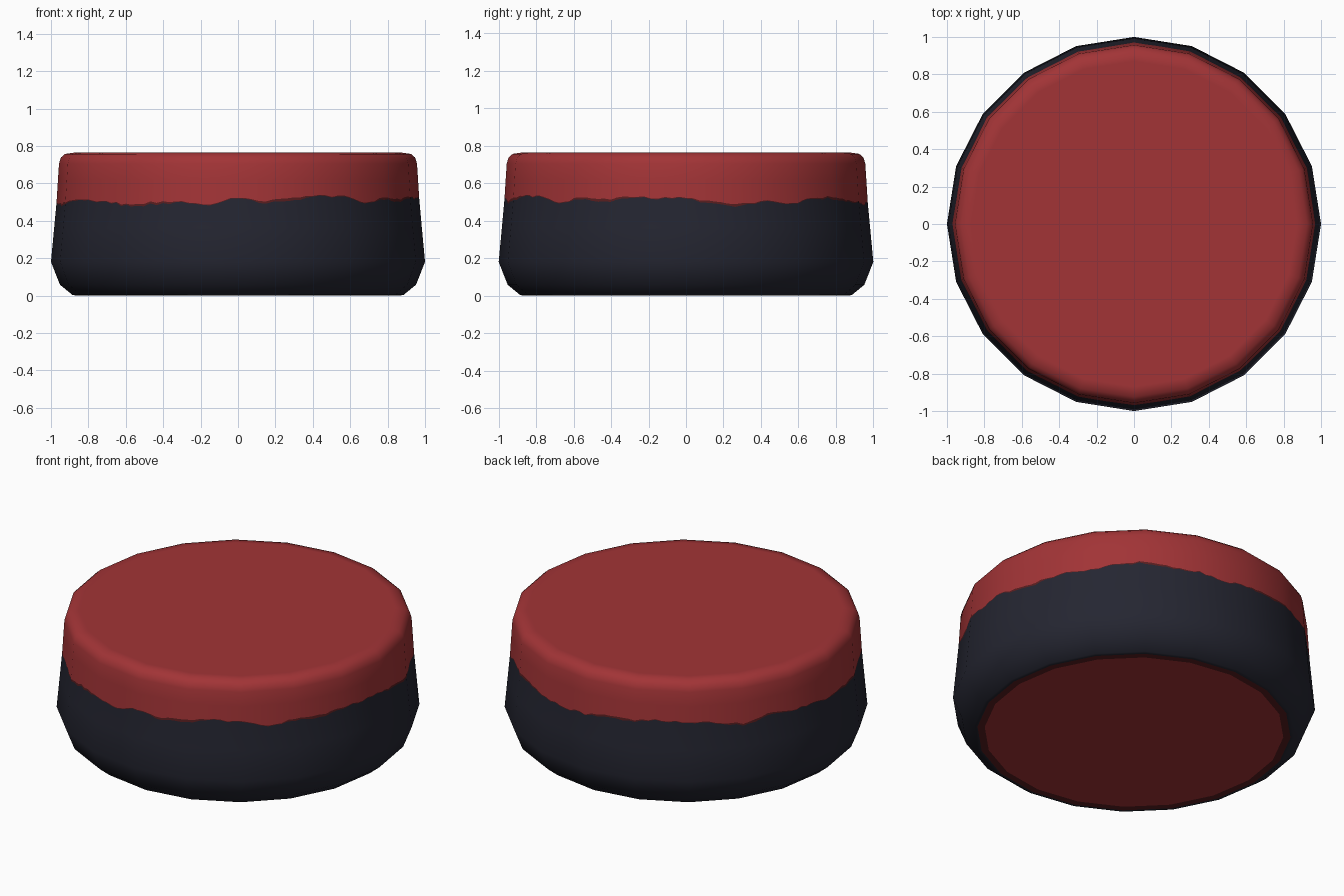
import bpy, bmesh, math, random
from mathutils import Vector

if "Cube" in bpy.data.objects:
    bpy.data.objects.remove(bpy.data.objects["Cube"])

random.seed(4)
SIDES, SUB = 20, 8            # 20 flat sides, each split for the ragged paint line
N = SIDES * SUB


def material(name, rgb):
    m = bpy.data.materials.new(name)
    m.diffuse_color = (*rgb, 1)
    m.use_nodes = True
    m.node_tree.nodes["Principled BSDF"].inputs["Base Color"].default_value = m.diffuse_color
    return m


red = material("red paint", (0.36, 0.034, 0.037))
dark_red = material("dark red edge", (0.10, 0.013, 0.014))
black = material("blue black rubber", (0.018, 0.019, 0.031))


# Ragged paint line: heights every 9 degrees, starting at -x and running past the front
heights = [.49, .49, .50, .51, .51, .50, .485, .50, .50, .49,
           .525, .505, .525, .535, .53, .50, .52, .515, .53, .52,
           .525, .50, .49, .505, .49, .52, .53, .51, .50, .49,
           .50, .52, .525, .53, .53, .515, .50, .52, .51, .50]
line, edge = [], []
for i in range(N):
    t = (i + N // 2) % N / (N / 40)
    k, f = int(t), t % 1
    f = f * f * (3 - 2 * f)
    z = heights[k] * (1 - f) + heights[(k + 1) % 40] * f + random.uniform(-.006, .006)
    line.append(z)
    edge.append(z - .004 - .012 * max(0, math.sin(i * .31) + random.uniform(-.3, .5)) / 1.5)


def side_radius(z):
    # Tapered wall, slightly steeper on the painted upper part
    if z > .5:
        return .97 - (z - .5) * .013 / .21
    return 1 - (z - .18) * .03 / .32


def column(i):
    # Unit direction on a polygon with straight sides
    a, f = divmod(i, SUB)
    p, q = (Vector((math.cos(2 * math.pi * j / SIDES), math.sin(2 * math.pi * j / SIDES), 0))
            for j in (a, a + 1))
    return p.lerp(q, f / SUB)


def lathe(name, mat, rings, cap=None):
    """rings: (radius, z or list of z, normal tilt in degrees), bottom to top."""
    bm = bmesh.new()
    loops, normals = [], []
    for r, z, tilt in rings:
        loop = []
        for i in range(N):
            zi = z[i] if isinstance(z, list) else z
            ri = side_radius(zi) if r is None else r
            d = column(i)
            loop.append(bm.verts.new((d.x * ri, d.y * ri, zi)))
            t = math.radians(tilt)
            n = d.normalized() * math.cos(t)
            normals.append((n.x, n.y, math.sin(t)))
        loops.append(loop)
    for lo, hi in zip(loops, loops[1:]):
        for i in range(N):
            j = (i + 1) % N
            bm.faces.new((lo[i], lo[j], hi[j], hi[i]))
    if cap == "top":
        bm.faces.new(loops[-1])
    if cap == "bottom":
        bm.faces.new(loops[0][::-1])
    for f in bm.faces:
        f.smooth = True
    me = bpy.data.meshes.new(name)
    bm.to_mesh(me)
    bm.free()
    me.materials.append(mat)
    me.normals_split_custom_set_from_vertices(normals)
    ob = bpy.data.objects.new(name, me)
    bpy.context.collection.objects.link(ob)
    return ob


# Rubber body: rounded foot and tapered wall up to the paint edge
lathe("rubber_body", black, [(.865, 0, -90), (.885, .003, -60), (.952, .058, -38),
                             (1, .18, -6), (None, .36, 5), (None, edge, 4)])

# Thin darker lip under the paint
lathe("paint_edge", dark_red, [(None, edge, 4), (None, line, 4)])

# Red coat over the upper wall, shoulder and top
lathe("paint_coat", red, [(None, line, 4), (None, .62, 4), (.957, .705, 12), (.947, .738, 35),
                          (.925, .757, 60), (.87, .765, 90)], "top")

# Painted underside with a darker rim
lathe("underside_paint", red, [(.815, 0, -90), (.825, 0, -90)], "bottom")
lathe("underside_rim", dark_red, [(.825, 0, -90), (.865, 0, -90)])
